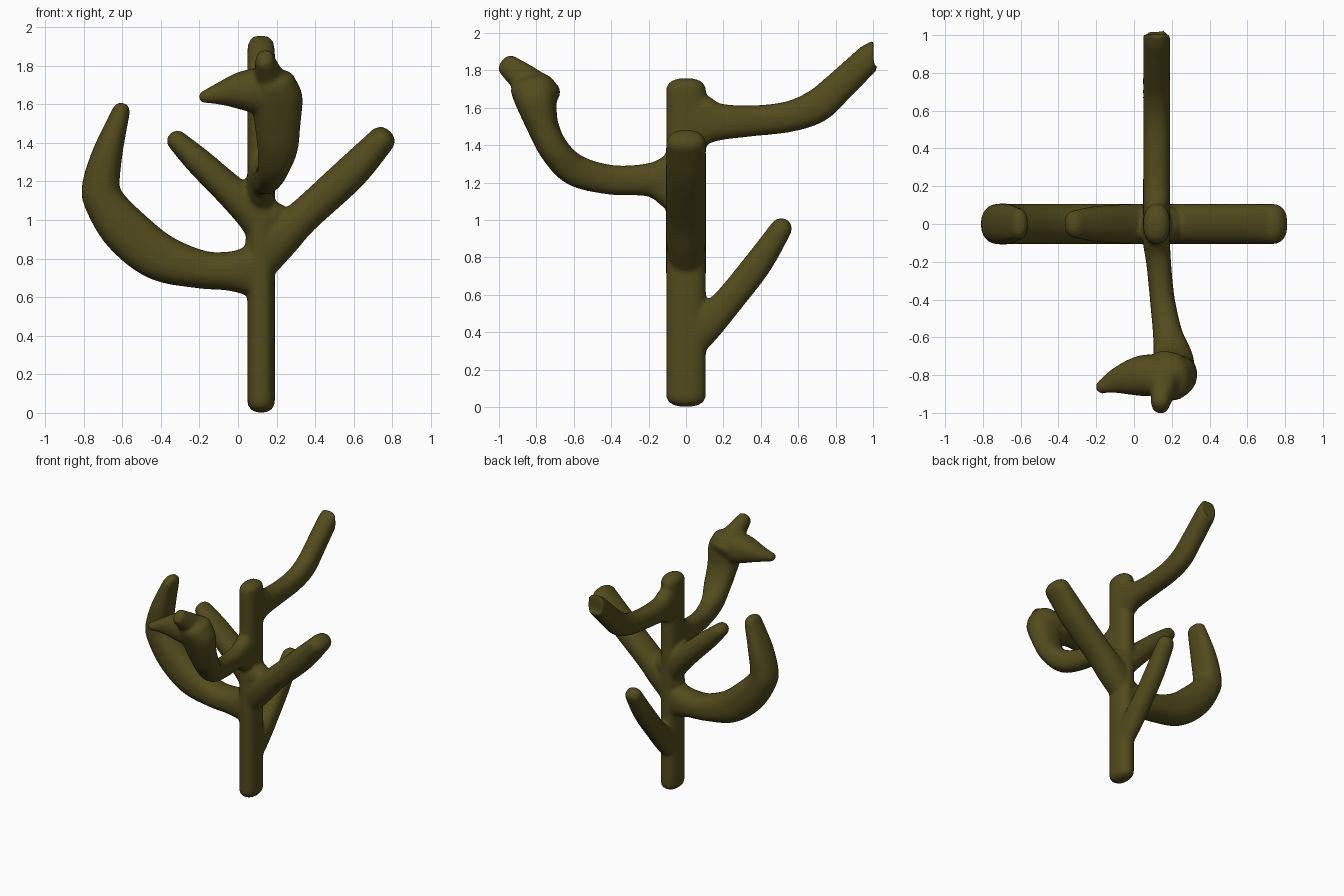
import bpy, bmesh, math
from mathutils import Vector

X, Y = Vector((1, 0, 0)), Vector((0, 1, 0))
bm = bmesh.new()
SEG, STEPS = 24, 6


def spline(p, steps=STEPS):
    # Catmull-Rom through (x, y, z, in-plane radius, side radius)
    q = [p[0]] + p + [p[-1]]
    out = []
    for i in range(1, len(q) - 2):
        for s in range(steps):
            t = s / steps
            out.append([0.5 * (2 * b + (c - a) * t + (2 * a - 5 * b + 4 * c - d) * t * t
                               + (3 * b - a - 3 * c + d) * t ** 3)
                        for a, b, c, d in zip(*q[i - 1:i + 3])])
    return out + [list(p[-1])]


def limb(pts, side, cap=0.06, start_cap=0.06, end_dir=None, power=2.3):
    pts = spline(pts)
    c = [Vector(p[:3]) for p in pts]
    rings = []
    for i, p in enumerate(pts):
        t = (c[min(i + 1, len(c) - 1)] - c[max(i - 1, 0)]).normalized()
        if end_dir and i == len(c) - 1:
            t = end_dir
        rings.append((c[i], t, p[3], p[4]))

    def dome(r, depth, sign):
        o, t, a, b = r
        return [(o + t * sign * depth * k, t, a * (1 - k ** 2.2) ** 0.45, b * (1 - k ** 2.2) ** 0.45)
                for k in (0.3, 0.55, 0.75, 0.9, 0.98)]

    head = dome(rings[0], start_cap, -1)[::-1] if start_cap else []
    tail = dome(rings[-1], cap, 1) if cap else []
    loops = []
    for o, t, a, b in head + rings + tail:
        v = (side - t * side.dot(t)).normalized()
        u = t.cross(v)
        loop = []
        for k in range(SEG):
            w = 2 * math.pi * k / SEG
            cs, sn = math.cos(w), math.sin(w)
            ex = 2 / power
            loop.append(bm.verts.new(o + u * a * math.copysign(abs(cs) ** ex, cs)
                                     + v * b * math.copysign(abs(sn) ** ex, sn)))
        loops.append(loop)
    for l, m in zip(loops, loops[1:]):
        for k in range(SEG):
            n = (k + 1) % SEG
            bm.faces.new((l[k], l[n], m[n], m[k]))
    bm.faces.new(loops[0][::-1])
    bm.faces.new(loops[-1])


# trunk
limb([(.12, 0, .06, .072, .107), (.12, 0, .9, .072, .107), (.12, 0, 1.70, .072, .107)], Y)
# long curved left limb
limb([(.12, 0, .74, .16, .1), (.04, 0, .735, .125, .105), (-.06, 0, .735, .1, .108), (-.2, 0, .745, .1, .108),
      (-.41, 0, .81, .124, .108), (-.58, 0, .945, .126, .108), (-.69, 0, 1.09, .106, .108),
      (-.71, 0, 1.18, .098, .108), (-.675, 0, 1.35, .078, .108), (-.61, 0, 1.55, .048, .085)], Y)
# short upper left limb
limb([(.15, 0, .98, .13, .1), (.07, 0, 1.05, .10, .107), (-.05, 0, 1.16, .083, .105),
      (-.2, 0, 1.3, .072, .095), (-.31, 0, 1.405, .055, .075)], Y)
# right limb
limb([(.13, 0, .83, .12, .1), (.22, 0, .91, .108, .107), (.34, 0, 1.02, .09, .107),
      (.58, 0, 1.24, .09, .107), (.74, 0, 1.41, .072, .107)], Y, cap=.07)
# upper back limb with flat end
limb([(.12, 0, 1.53, .16, .072), (.12, .1, 1.53, .14, .072), (.12, .18, 1.525, .1, .072),
      (.12, .35, 1.53, .083, .072), (.12, .55, 1.553, .083, .072), (.12, .7, 1.61, .09, .072),
      (.12, .82, 1.715, .083, .072), (.12, 1.003, 1.89, .074, .072)], X, cap=0, end_dir=Y)
# lower back limb
limb([(.12, .03, .38, .11, .068), (.12, .11, .45, .098, .07), (.12, .22, .56, .08, .07),
      (.12, .38, .76, .076, .07), (.12, .5, .94, .06, .065)], X, cap=.075)
# front limb rising into a paddle
limb([(.12, 0, 1.21, .17, .072), (.12, -.1, 1.21, .15, .072), (.13, -.2, 1.215, .09, .066),
      (.15, -.4, 1.215, .08, .066), (.18, -.59, 1.265, .085, .08), (.205, -.7, 1.37, .08, .105),
      (.205, -.765, 1.5, .085, .12), (.2, -.80, 1.63, .11, .135), (.19, -.82, 1.71, .12, .11)], X, cap=.06)
# paddle top point
limb([(.18, -.75, 1.66, .09, .11), (.16, -.84, 1.735, .085, .08), (.14, -.95, 1.825, .062, .05)], X, cap=.045)
# paddle side point
limb([(.2, -.79, 1.66, .13, .09), (.08, -.80, 1.67, .115, .11), (0, -.81, 1.668, .095, .1),
      (-.09, -.83, 1.655, .06, .07), (-.165, -.86, 1.64, .035, .038)], Y, cap=.04)

bmesh.ops.recalc_face_normals(bm, faces=bm.faces)
me = bpy.data.meshes.new("branching_stem")
bm.to_mesh(me)
bm.free()
ob = bpy.data.objects.new("branching_stem", me)
bpy.context.collection.objects.link(ob)
bpy.context.view_layer.objects.active = ob
ob.select_set(True)

# fuse limbs and soften the joints
r = ob.modifiers.new("fuse", 'REMESH')
r.mode = 'VOXEL'
r.voxel_size = 0.013
r.use_smooth_shade = True
s = ob.modifiers.new("soften", 'SMOOTH')
s.factor = 0.5
s.iterations = 8
bpy.ops.object.modifier_apply(modifier="fuse")
bpy.ops.object.modifier_apply(modifier="soften")
bpy.ops.object.shade_smooth()

mat = bpy.data.materials.new("olive")
mat.diffuse_color = (0.085, 0.07, 0.012, 1)
ob.data.materials.clear()
ob.data.materials.append(mat)
